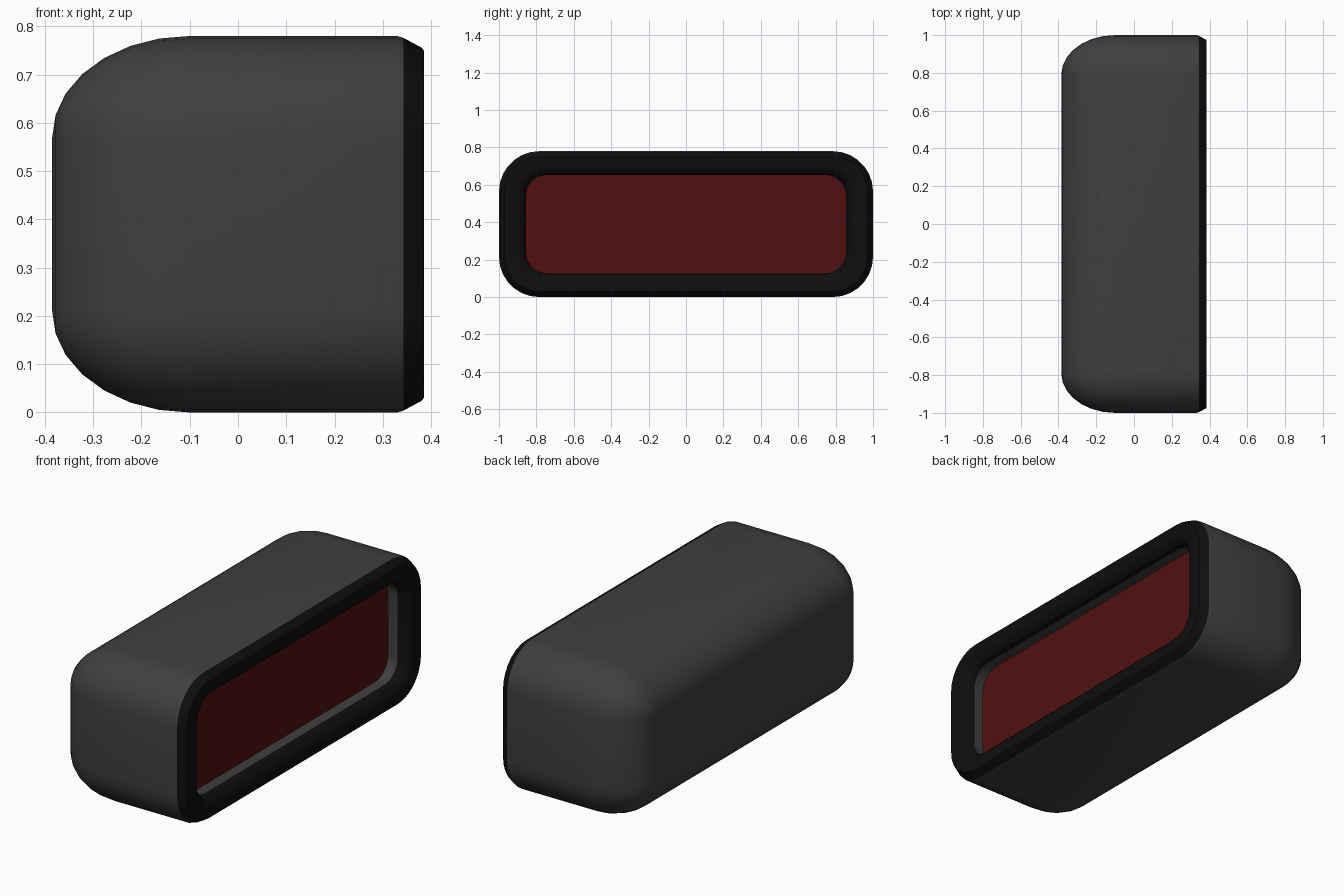
import bpy, bmesh, math

cube = bpy.data.objects.get("Cube")
if cube:
    bpy.data.objects.remove(cube, do_unlink=True)

SEG = 7              # segments per rounded corner
MID_Z = 0.39         # height of the centre line
HALF_Y, HALF_Z, CORNER = 1.0, 0.39, 0.215


def material(name, rgb):
    mat = bpy.data.materials.new(name)
    mat.use_nodes = True
    color = (*rgb, 1.0)
    mat.diffuse_color = color
    mat.node_tree.nodes["Principled BSDF"].inputs["Base Color"].default_value = color
    return mat


def ring(bm, x, hy, hz, r):
    """Rounded rectangle of vertices facing +x."""
    verts = []
    for i, (sy, sz) in enumerate([(1, 1), (-1, 1), (-1, -1), (1, -1)]):
        for k in range(SEG + 1):
            a = math.pi / 2 * (i + k / SEG)
            verts.append(bm.verts.new((x, sy * (hy - r) + r * math.cos(a),
                                       MID_Z + sz * (hz - r) + r * math.sin(a))))
    return verts


def loft(name, sections, mat, cap_start=False, cap_end=False):
    """Skin a row of rounded rectangles, with optional flat ends."""
    bm = bmesh.new()
    rings = [ring(bm, *s) for s in sections]
    for a, b in zip(rings, rings[1:]):
        for i in range(len(a)):
            j = (i + 1) % len(a)
            bm.faces.new((a[i], a[j], b[j], b[i]))
    if cap_start:
        bm.faces.new(list(reversed(rings[0])))
    if cap_end:
        bm.faces.new(rings[-1])
    mesh = bpy.data.meshes.new(name)
    bm.to_mesh(mesh)
    bm.free()
    mesh.materials.append(mat)
    obj = bpy.data.objects.new(name, mesh)
    bpy.context.collection.objects.link(obj)
    bpy.ops.object.select_all(action='DESELECT')
    obj.select_set(True)
    bpy.context.view_layer.objects.active = obj
    bpy.ops.object.shade_smooth_by_angle(angle=math.radians(30))
    return obj


def inset(x, d):
    """Section of the housing shrunk by d."""
    return (x, HALF_Y - d, HALF_Z - d, CORNER - d)


grey = material("charcoal plastic", (0.05, 0.05, 0.05))
black = material("black rubber", (0.0045, 0.0045, 0.0045))
red = material("dark red lens", (0.085, 0.005, 0.005))

# Housing with a domed back edge
back = []
for k in range(SEG + 1):
    a = math.pi / 2 * k / SEG
    back.append(inset(-0.1 - 0.285 * math.cos(a), 0.21 * (1 - math.sin(a))))
loft("housing", back + [inset(0.33, 0), inset(0.343, 0.004)], grey, cap_start=True)

# Rim: chamfered outside, flat front, sloping lip inside
opening = (0.855, 0.263, 0.11)
loft("rim", [inset(0.343, 0.004), inset(0.38, 0.024), inset(0.385, 0.03),
             (0.385, 0.9, 0.305, 0.14), (0.378, 0.885, 0.29, 0.13),
             (0.355, 0.862, 0.268, 0.112), (0.33, *opening)], black)

# Recess wall behind the rim and the lens at its bottom
loft("recess_wall", [(0.33, *opening), (0.275, *opening)], grey)
loft("lens", [(0.275, *opening)], red, cap_end=True)
